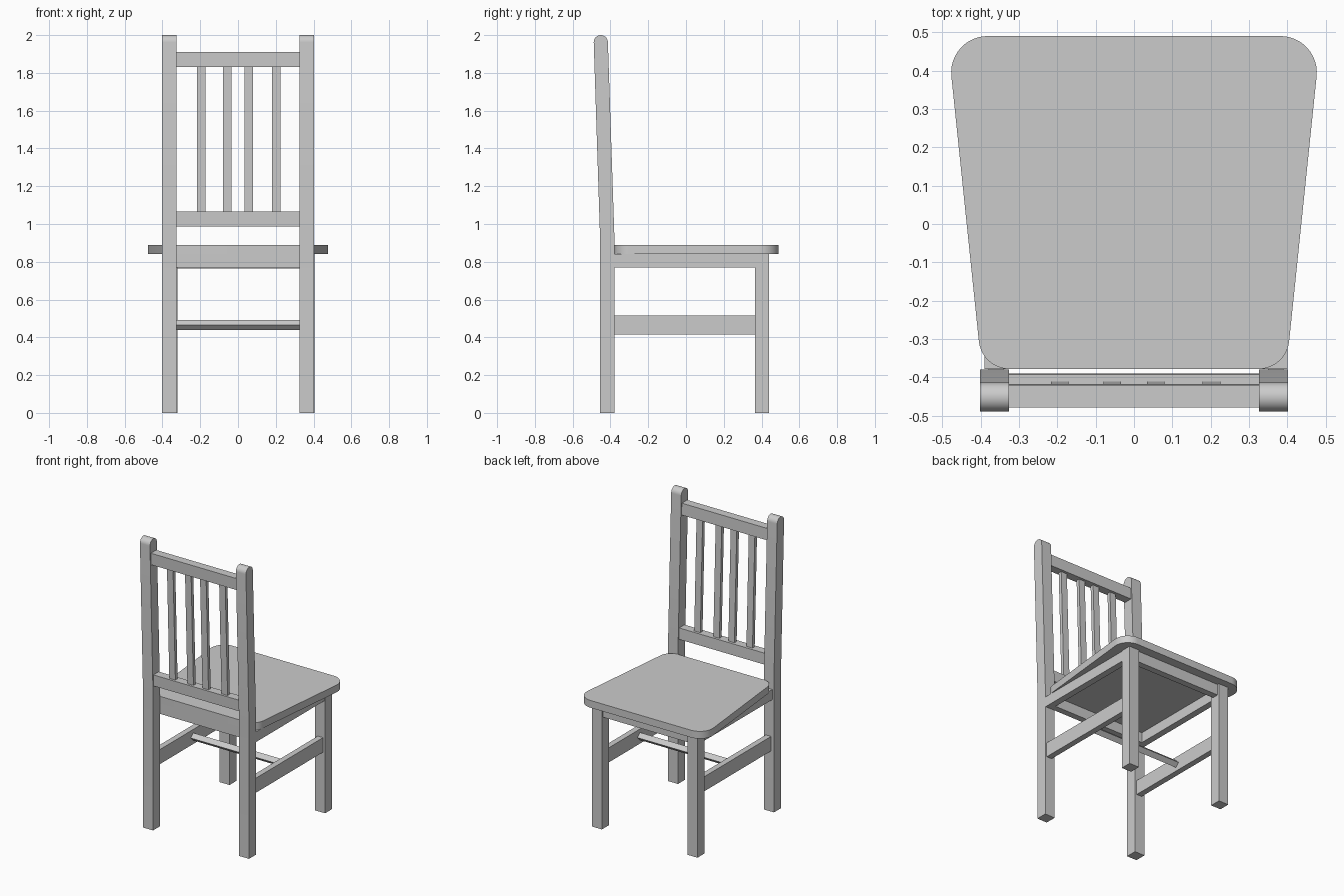
import bpy, bmesh, math
from mathutils import Vector

if "Cube" in bpy.data.objects:
    bpy.data.objects.remove(bpy.data.objects["Cube"])


def prism(name, pts, to3d, depth):
    """Extrude a closed 2D profile along the vector depth."""
    bm = bmesh.new()
    face = bm.faces.new([bm.verts.new(to3d(a, b)) for a, b in pts])
    ext = bmesh.ops.extrude_face_region(bm, geom=[face])
    new = [v for v in ext["geom"] if isinstance(v, bmesh.types.BMVert)]
    bmesh.ops.translate(bm, verts=new, vec=Vector(depth))
    bmesh.ops.recalc_face_normals(bm, faces=bm.faces)
    mesh = bpy.data.meshes.new(name)
    bm.to_mesh(mesh)
    bm.free()
    ob = bpy.data.objects.new(name, mesh)
    bpy.context.collection.objects.link(ob)
    return ob


def smooth(ob):
    bpy.ops.object.select_all(action='DESELECT')
    bpy.context.view_layer.objects.active = ob
    ob.select_set(True)
    bpy.ops.object.shade_smooth_by_angle(angle=math.radians(30))


def side_profile(name, pts, x0, x1):
    """Profile drawn in (y, z), extruded from x0 to x1."""
    return prism(name, pts, lambda y, z: (x0, y, z), (x1 - x0, 0, 0))


def box(name, x0, x1, y0, y1, z0, z1):
    return side_profile(name, [(y0, z0), (y1, z0), (y1, z1), (y0, z1)], x0, x1)


def lean(z):
    """Backward shift of the backrest at height z."""
    return -0.034 * max(0, z - 0.93) / 1.03


def leaning(name, x0, x1, y0, y1, z0, z1):
    a, b = lean(z0), lean(z1)
    return side_profile(name, [(y0 + a, z0), (y1 + a, z0), (y1 + b, z1), (y0 + b, z1)], x0, x1)


def rounded(corners):
    """Round each (x, y, radius) corner of a convex counter-clockwise outline."""
    out, n = [], len(corners)
    for i, (x, y, r) in enumerate(corners):
        p = Vector((x, y))
        a = (Vector(corners[i - 1][:2]) - p).normalized()
        b = (Vector(corners[(i + 1) % n][:2]) - p).normalized()
        half = a.angle(b) / 2
        c = p + (a + b).normalized() * r / math.sin(half)
        s = p + a * r / math.tan(half) - c
        sweep = math.pi - 2 * half
        for k in range(13):
            t = sweep * k / 12
            out.append((c.x + s.x * math.cos(t) - s.y * math.sin(t),
                        c.y + s.x * math.sin(t) + s.y * math.cos(t)))
    return out


# Seat board, wider toward +y
seat = prism("seat", rounded([(-0.397, -0.378, 0.08), (0.397, -0.378, 0.08),
                              (0.487, 0.49, 0.095), (-0.487, 0.49, 0.095)]),
             lambda x, y: (x, y, 0.84), (0, 0, 0.05))
smooth(seat)

# Posts: straight legs that bend into the leaning backrest, rounded tops
r, zc, yc = 0.0375, 1.9625, -0.417 - 0.034
post = [(-0.455, 0), (-0.379, 0), (-0.379, 0.93)]
post += [(yc + r * math.cos(math.pi * k / 16), zc + r * math.sin(math.pi * k / 16)) for k in range(17)]
post += [(-0.455, 0.93)]
for side, x0, x1 in (("left", -0.402, -0.326), ("right", 0.326, 0.402)):
    smooth(side_profile(side + "_post", post, x0, x1))

# Front legs, aprons and stretchers on each side
for side, s in (("left", -1), ("right", 1)):
    def xr(a, b):
        return sorted((0.005 + s * a, 0.005 + s * b))
    box(side + "_seat_leg", *xr(0.325, 0.4), 0.365, 0.44, 0, 0.84)
    box(side + "_apron", *xr(0.35, 0.395), -0.378, 0.366, 0.77, 0.84)
    box(side + "_stretcher", *xr(0.345, 0.385), -0.381, 0.366, 0.415, 0.515)

# Cross aprons under the seat
box("open_end_apron", -0.322, 0.332, 0.382, 0.427, 0.765, 0.84)
box("backrest_end_apron", -0.345, 0.355, -0.378, -0.335, 0.77, 0.84)

# Diamond-section cross stretcher
d = 0.026
side_profile("cross_stretcher", [(-d, 0.466), (0, 0.466 - d), (d, 0.466), (0, 0.466 + d)], -0.345, 0.355)

# Backrest rails and slats
leaning("lower_rail", -0.328, 0.328, -0.446, -0.388, 0.988, 1.065)
leaning("top_rail", -0.328, 0.328, -0.446, -0.388, 1.83, 1.91)
for i, x in enumerate((-0.194, -0.057, 0.057, 0.202)):
    leaning(f"slat_{i + 1}", x - 0.023, x + 0.023, -0.430, -0.406, 1.06, 1.835)
